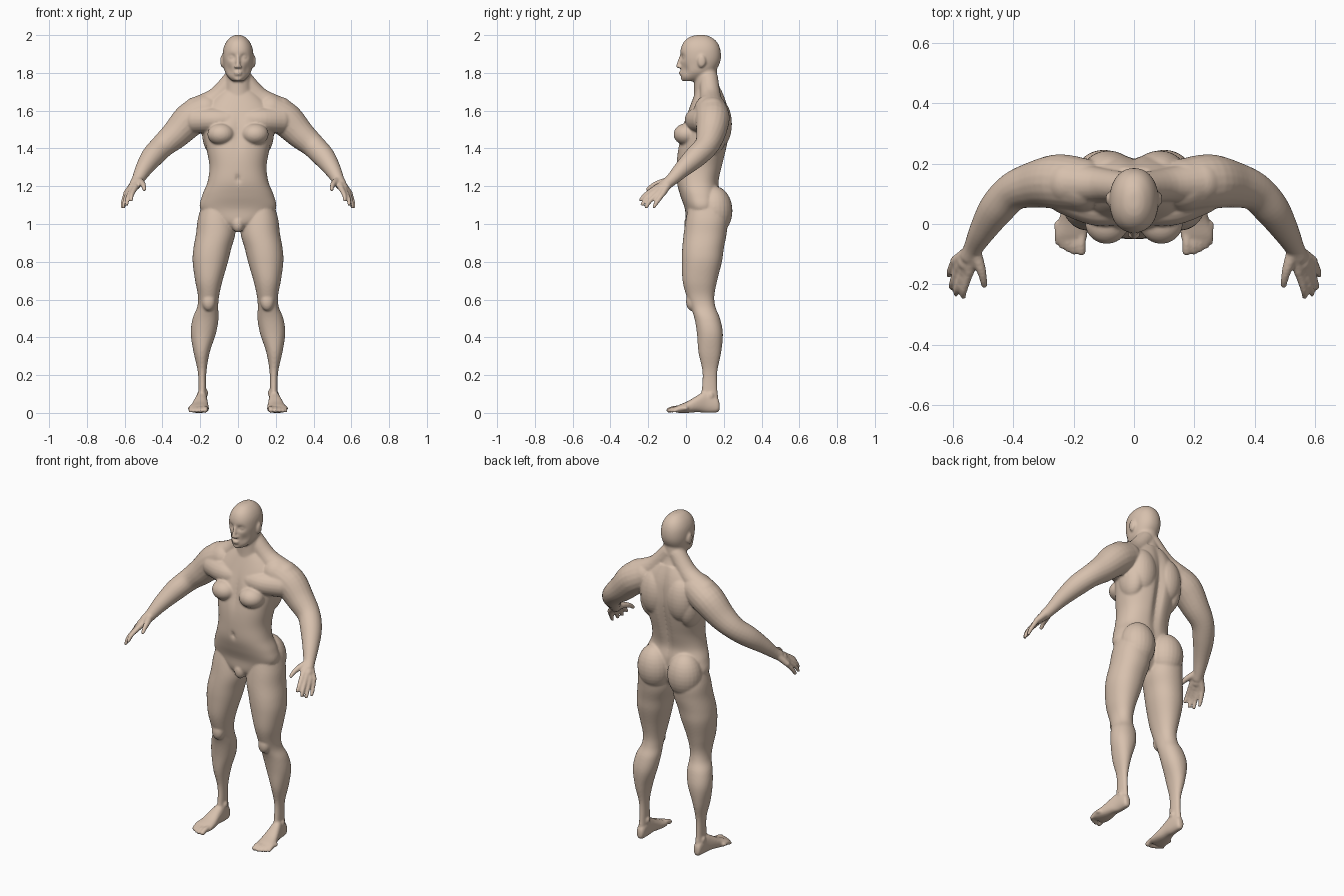
import bpy, bmesh, math
from mathutils import Vector, Matrix

bm = bmesh.new()


def spline(rows, k=5):
    """Catmull-Rom through rows of numbers."""
    out = []
    for i in range(len(rows) - 1):
        a, b, c, d = rows[max(i - 1, 0)], rows[i], rows[i + 1], rows[min(i + 2, len(rows) - 1)]
        for j in range(k):
            t = j / k
            out.append([q + .5 * t * (r - p + t * (2*p - 5*q + 4*r - s + t * (3*(q - r) + s - p)))
                        for p, q, r, s in zip(a, b, c, d)])
    return out + [list(rows[-1])]


def skin(rings):
    """Close a stack of point rings into a solid."""
    vs = [[bm.verts.new(p) for p in r] for r in rings]
    n = len(vs[0])
    for a, b in zip(vs, vs[1:]):
        for i in range(n):
            bm.faces.new((a[i], a[(i + 1) % n], b[(i + 1) % n], b[i]))
    bm.faces.new(vs[0])
    bm.faces.new(vs[-1])
    return [v for r in vs for v in r]


def slab(rows, axis='z', e=1.0, n=40):
    """Rows of (height, x0, x1, y0, y1), or (y, x0, x1, z0, z1) for axis y."""
    rings = []
    for h, a0, a1, b0, b1 in spline(rows):
        ring = []
        for i in range(n):
            t = 2 * math.pi * i / n
            c, s = math.cos(t), math.sin(t)
            a = (a0 + a1) / 2 + (a1 - a0) / 2 * math.copysign(abs(c) ** e, c)
            b = (b0 + b1) / 2 + (b1 - b0) / 2 * math.copysign(abs(s) ** e, s)
            ring.append((a, b, h) if axis == 'z' else (a, h, b))
        rings.append(ring)
    return skin(rings)


def ball(c, r):
    r = (r, r, r) if isinstance(r, float) else r
    m = Matrix.Translation(c) @ Matrix.Diagonal((*r, 1))
    bmesh.ops.create_uvsphere(bm, u_segments=24, v_segments=16, radius=1, matrix=m)


def tube(*pts, n=20):
    """Round-ended limb through points (x, y, z, radius)."""
    pts = spline(pts)
    rings = []
    for i, p in enumerate(pts):
        c = Vector(p[:3])
        t = (Vector(pts[min(i + 1, len(pts) - 1)][:3]) - Vector(pts[max(i - 1, 0)][:3])).normalized()
        u = t.cross(Vector((.3, .5, .8))).normalized()
        w = t.cross(u)
        rings.append([c + p[3] * (u * math.cos(a) + w * math.sin(a))
                      for a in [2 * math.pi * j / n for j in range(n)]])
    skin(rings)
    ball(pts[0][:3], pts[0][3])
    ball(pts[-1][:3], pts[-1][3])


def dent(verts, c, r, push):
    """Soft push of the vertices near c."""
    for v in verts:
        d = sum(((v.co[i] - c[i]) / r[i]) ** 2 for i in range(3))
        v.co += Vector(push) * math.exp(-d)


# ---- one side, mirrored below ----
# leg
slab([(1.12, .04, .185, .02, .19), (1.03, .018, .212, 0, .22), (.95, .014, .222, -.012, .215),
      (.87, .036, .236, -.02, .2), (.8, .053, .24, -.022, .19), (.7, .082, .227, -.018, .165),
      (.62, .1, .212, .002, .15), (.56, .105, .216, .025, .156), (.5, .103, .24, .045, .18),
      (.42, .117, .25, .058, .195), (.32, .15, .235, .066, .186), (.22, .167, .213, .087, .166),
      (.13, .169, .209, .084, .166), (.06, .168, .212, .075, .172), (.015, .17, .21, .08, .17)], e=.93)
ball((.155, .03, .59), (.036, .03, .05))       # kneecap
ball((.17, .122, .105), (.012, .018, .02))     # ankle bones
ball((.208, .13, .09), (.012, .018, .02))

# foot and toes
slab([(.178, .18, .202, .018, .05), (.165, .168, .213, .003, .08), (.11, .163, .22, 0, .115),
      (.06, .16, .235, .004, .092), (.01, .155, .25, 0, .062), (-.035, .154, .262, 0, .043),
      (-.06, .162, .256, .004, .03)], axis='y', e=.85)
for x, y, r in ((.174, -.09, .0145), (.199, -.092, .011), (.219, -.083, .0105), (.237, -.074, .01), (.253, -.06, .01)):
    tube((x, y + .06, .024, r + .002), (x, y + .025, .023, r), (x, y, r, r))

# buttock
ball((.1, .15, 1.07), (.1, .096, .13))

# chest, shoulder blade, side muscle
ball((.09, .003, 1.475), (.072, .069, .058))
tube((.06, .055, 1.55, .06), (.13, .06, 1.55, .065), (.22, .1, 1.55, .07))
ball((.085, .175, 1.53), (.085, .068, .13))
ball((.125, .13, 1.49), (.066, .09, .13))

# neck-to-shoulder slope
tube((.025, .12, 1.77, .05), (.11, .13, 1.67, .056), (.22, .137, 1.598, .075))

# arm
tube((.17, .13, 1.6, .088), (.25, .14, 1.555, .091), (.33, .13, 1.475, .077), (.4, .107, 1.413, .064),
     (.455, .05, 1.355, .059), (.5, -.02, 1.29, .045), (.53, -.075, 1.235, .033), (.545, -.105, 1.21, .03))

# hand: palm bones, then fingers
fingers = [((.545, -.16, 1.19), (.562, -.215, 1.155), (.565, -.24, 1.128)),
           ((.564, -.157, 1.176), (.584, -.21, 1.138), (.589, -.232, 1.103)),
           ((.58, -.142, 1.166), (.599, -.19, 1.122), (.604, -.21, 1.09)),
           ((.592, -.122, 1.162), (.608, -.155, 1.115), (.612, -.17, 1.09))]
for k, m, t in fingers:
    tube((.535, -.085, 1.228, .024), (*k, .0165))
    tube((*k, .015), (*m, .012), (*t, .0095))
ball((.558, -.125, 1.192), (.026, .03, .024))
tube((.528, -.09, 1.228, .023), (.508, -.145, 1.215, .017), (.499, -.18, 1.2, .013), (.496, -.202, 1.183, .0105))

# ear, eye, nostril
ball((.083, .083, 1.862), (.011, .022, .034))
ball((.031, -.004, 1.883), .0145)
ball((.011, -.035, 1.832), (.009, .012, .008))

# ---- mirror ----
dup = bmesh.ops.duplicate(bm, geom=bm.verts[:] + bm.edges[:] + bm.faces[:])
for v in dup["geom"]:
    if isinstance(v, bmesh.types.BMVert):
        v.co.x *= -1

# ---- middle parts ----
# torso
torso = [(1.71, .085, .055, .19), (1.66, .14, .035, .21), (1.6, .185, .012, .225), (1.52, .188, -.018, .232),
         (1.45, .178, -.033, .226), (1.38, .163, -.045, .212), (1.3, .151, -.05, .192), (1.22, .162, -.048, .175),
         (1.15, .19, -.03, .185), (1.08, .2, -.006, .18), (1.01, .13, .002, .165), (.965, .04, .03, .13)]
tv = slab([(z, -w, w, f, b) for z, w, f, b in torso], e=.88, n=72)
dent(tv, (0, .22, 1.4), (.025, .08, .25), (0, -.022, 0))     # spine groove
dent(tv, (0, -.05, 1.24), (.012, .03, .018), (0, .012, 0))   # navel
dent(tv, (0, -.03, 1.5), (.025, .04, .1), (0, .012, 0))      # breastbone
ball((0, .02, 1.0), (.032, .03, .045))

# neck
slab([(z, -w, w, f, b) for z, w, f, b in ((1.87, .062, .04, .16), (1.8, .066, .042, .165), (1.75, .07, .043, .17),
                                          (1.7, .078, .043, .188), (1.65, .09, .04, .205))])

# head
head = [(2.0, .014, .055, .1), (1.991, .036, .022, .13), (1.966, .061, -.01, .162), (1.93, .077, -.027, .18),
        (1.885, .081, -.031, .185), (1.845, .077, -.027, .176), (1.805, .069, -.026, .15),
        (1.775, .05, -.024, .11), (1.756, .028, -.012, .06)]
hv = slab([(z, -w, w, f, b) for z, w, f, b in head], e=.92, n=72)
for s in (-1, 1):
    dent(hv, (s * .031, -.025, 1.883), (.02, .03, .014), (0, .018, 0))
    dent(hv, (s * .05, -.01, 1.815), (.02, .03, .025), (-s * .006, .006, 0))

# nose, lips, chin
tube((0, -.026, 1.887, .009), (0, -.035, 1.86, .01), (0, -.042, 1.836, .0115))
ball((0, -.026, 1.803), (.022, .012, .006))
ball((0, -.025, 1.792), (.019, .012, .006))
ball((0, -.013, 1.77), (.021, .014, .014))

# ---- fuse into one skin ----
bmesh.ops.recalc_face_normals(bm, faces=bm.faces[:])
mesh = bpy.data.meshes.new("body")
bm.to_mesh(mesh)
bm.free()
body = bpy.data.objects.new("body", mesh)
bpy.context.collection.objects.link(body)
fuse = body.modifiers.new("fuse", 'REMESH')
fuse.mode = 'VOXEL'
fuse.voxel_size = .006
fuse.use_smooth_shade = True
soft = body.modifiers.new("soften", 'SMOOTH')
soft.factor = .5
soft.iterations = 5

# skin colour
mat = bpy.data.materials.new("skin")
mat.diffuse_color = (.68, .53, .42, 1)
mesh.materials.append(mat)
